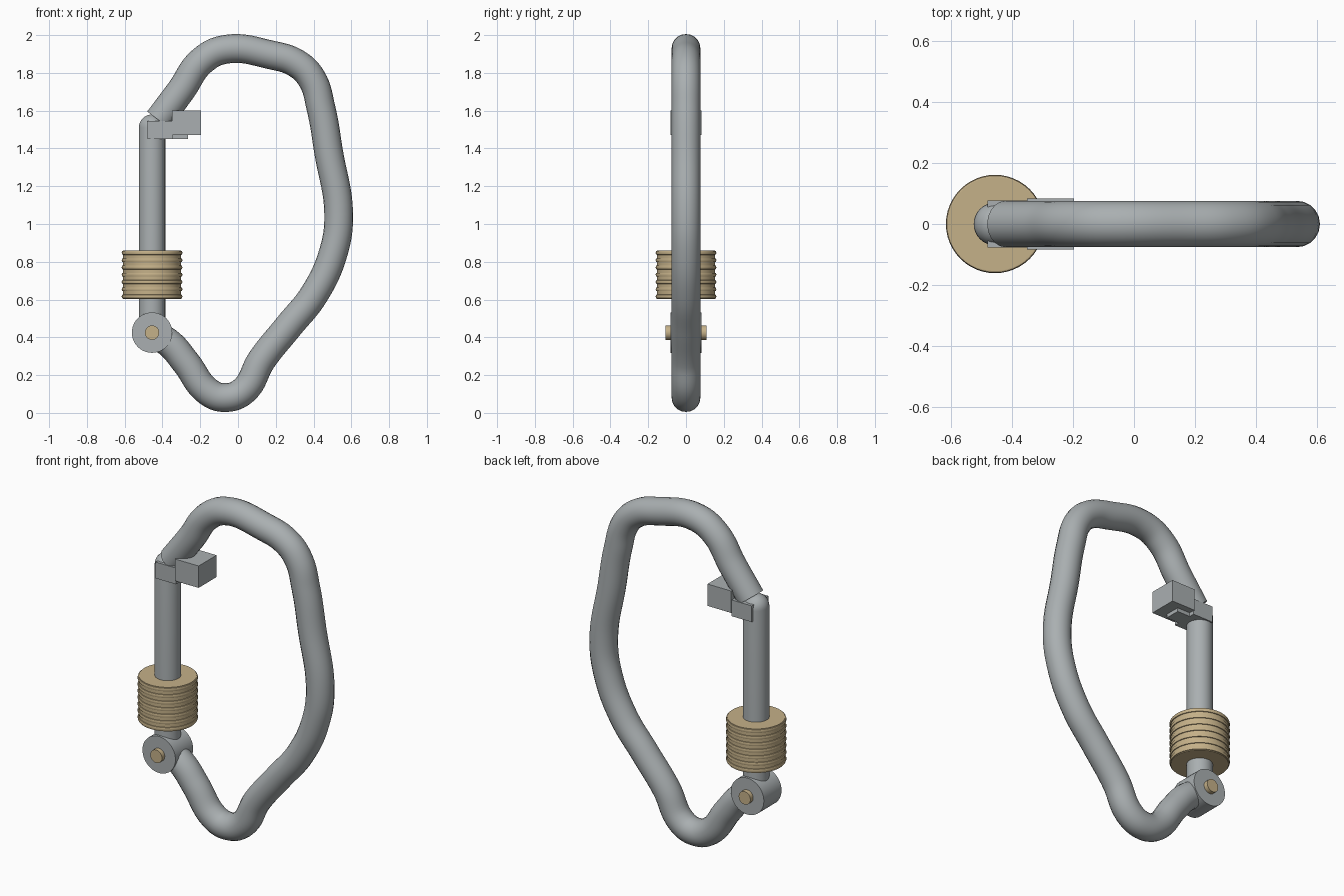
import bpy, math
from mathutils import Vector

if "Cube" in bpy.data.objects:
    bpy.data.objects.remove(bpy.data.objects["Cube"])


def material(name, rgb):
    m = bpy.data.materials.new(name)
    m.diffuse_color = (*rgb, 1)
    m.use_nodes = True
    m.node_tree.nodes["Principled BSDF"].inputs["Base Color"].default_value = m.diffuse_color
    return m


METAL = material("grey metal", (0.40, 0.43, 0.44))
BRASS = material("tan brass", (0.56, 0.44, 0.25))
GX, PIVOT_Z = -0.455, 0.425


def finish(ob, name, mat, angle=None):
    ob.name = name
    ob.data.materials.clear()
    ob.data.materials.append(mat)
    if angle:
        bpy.ops.object.select_all(action='DESELECT')
        ob.select_set(True)
        bpy.context.view_layer.objects.active = ob
        bpy.ops.object.shade_smooth_by_angle(angle=math.radians(angle))
    return ob


def lathe(name, profile, mat, centre, sides=48, angle=30, along_y=False):
    """Spin a (radius, height) profile around z (or y)."""
    verts, faces = [], []
    for r, h in profile:
        for i in range(sides):
            a = math.tau * i / sides
            p = Vector((r * math.cos(a), r * math.sin(a), h))
            if along_y:
                p = Vector((p.x, -p.z, p.y))
            verts.append(p + Vector(centre))
    for k in range(len(profile) - 1):
        for i in range(sides):
            j = (i + 1) % sides
            faces.append((k * sides + i, k * sides + j,
                          (k + 1) * sides + j, (k + 1) * sides + i))
    last = (len(profile) - 1) * sides
    faces.append(tuple(reversed(range(sides))))
    faces.append(tuple(range(last, last + sides)))
    me = bpy.data.meshes.new(name)
    me.from_pydata(verts, [], faces)
    ob = bpy.data.objects.new(name, me)
    bpy.context.collection.objects.link(ob)
    return finish(ob, name, mat, angle)


def box(name, x0, x1, half_y, z0, z1):
    bpy.ops.mesh.primitive_cube_add(size=1, location=((x0 + x1) / 2, 0, (z0 + z1) / 2))
    ob = bpy.context.object
    for v in ob.data.vertices:
        v.co = (v.co.x * (x1 - x0), v.co.y * 2 * half_y, v.co.z * (z1 - z0))
    return finish(ob, name, METAL)


# Bent rod body: round tube along a smooth path in the xz plane
path = [(-0.42, 1.55), (-0.30, 1.71), (-0.195, 1.86), (-0.07, 1.924), (0.175, 1.895),
        (0.31, 1.85), (0.39, 1.77), (0.44, 1.61), (0.48, 1.38), (0.533, 1.05),
        (0.505, 0.85), (0.405, 0.63), (0.265, 0.455), (0.125, 0.28), (0.03, 0.118),
        (-0.065, 0.081), (-0.155, 0.11), (-0.275, 0.265), (-0.36, 0.365), (-0.44, 0.415)]
cu = bpy.data.curves.new("body_path", 'CURVE')
cu.dimensions = '3D'
cu.bevel_depth = 0.076
cu.bevel_resolution = 8
cu.resolution_u = 8
cu.use_fill_caps = True
sp = cu.splines.new('BEZIER')
sp.bezier_points.add(len(path) - 1)
for bp, (x, z) in zip(sp.bezier_points, path):
    bp.co = (x, 0, z)
    bp.handle_left_type = bp.handle_right_type = 'AUTO'
helper = bpy.data.objects.new("body_path", cu)
bpy.context.collection.objects.link(helper)
bpy.context.view_layer.update()
mesh = bpy.data.meshes.new_from_object(
    helper.evaluated_get(bpy.context.evaluated_depsgraph_get()))
bpy.data.objects.remove(helper)
body = bpy.data.objects.new("body", mesh)
bpy.context.collection.objects.link(body)
finish(body, "body", METAL, 40)

# Straight gate with a domed top
dome = [(0.07 * math.cos(t), 1.51 + 0.07 * math.sin(t))
        for t in [math.pi / 2 * k / 8 for k in range(8)]]
lathe("gate", [(0.07, PIVOT_Z)] + dome + [(0.002, 1.58)], METAL, (GX, 0, 0), 32, 40)

# Locking sleeve with raised grip rings
lathe("sleeve", [(0.154, 0.602), (0.154, 0.86)], BRASS, (GX, 0, 0))
for i in range(7):
    z = 0.616 + i * 0.0385
    ring = [(0.150, z - 0.011), (0.158, z - 0.009), (0.161, z),
            (0.158, z + 0.009), (0.150, z + 0.011)]
    lathe(f"grip_ring_{i + 1}", ring, BRASS, (GX, 0, 0), angle=50)

# Hinge barrel and pin
lathe("hinge_barrel", [(0.107, -0.082), (0.107, 0.082)], METAL,
      (GX, 0, PIVOT_Z), along_y=True)
lathe("hinge_pin", [(0.038, -0.108), (0.038, 0.108)], BRASS,
      (GX, 0, PIVOT_Z), 32, along_y=True)

# Latch nose: block, gate fork and lower tongue
box("latch_block", -0.35, -0.197, 0.083, 1.472, 1.6)
box("latch_fork", -0.48, -0.348, 0.077, 1.45, 1.545)
box("latch_tongue", -0.36, -0.265, 0.045, 1.45, 1.49)
